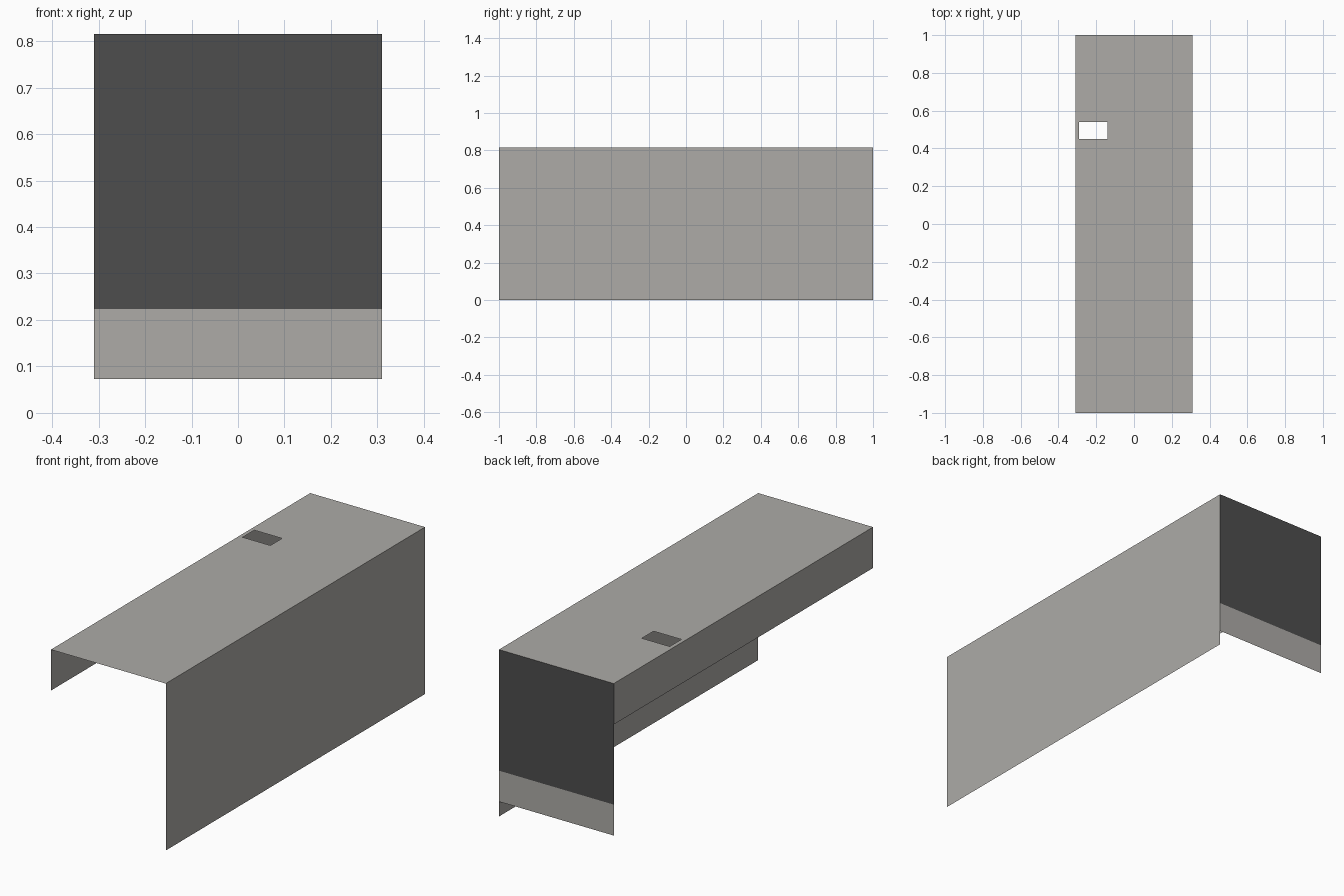
import bpy, bmesh

if "Cube" in bpy.data.objects:
    bpy.data.objects.remove(bpy.data.objects["Cube"])

W, L, H = 0.31, 1.0, 0.815      # half width, half length, height
STRIP_Z = 0.615                 # lower edge of the short left side
BACK_Z, DARK_Z = 0.073, 0.224   # lower edges of the back panel and its dark area


def material(name, rgb):
    m = bpy.data.materials.new(name)
    m.diffuse_color = (*rgb, 1)
    m.use_nodes = True
    m.node_tree.nodes["Principled BSDF"].inputs["Base Color"].default_value = m.diffuse_color
    return m


grey = material("warm grey", (0.418, 0.407, 0.386))
dark = material("dark grey", (0.075, 0.075, 0.075))


def sheet(name, quads, mat):
    """Thin open panel made of quads."""
    bm = bmesh.new()
    for q in quads:
        bm.faces.new([bm.verts.new(p) for p in q])
    bmesh.ops.remove_doubles(bm, verts=bm.verts, dist=1e-5)
    me = bpy.data.meshes.new(name)
    bm.to_mesh(me)
    bm.free()
    me.materials.append(mat)
    ob = bpy.data.objects.new(name, me)
    bpy.context.collection.objects.link(ob)


def side(x, z0):
    q = [(x, -L, z0), (x, L, z0), (x, L, H), (x, -L, H)]
    return q if x > 0 else q[::-1]


def back(z0, z1):
    return [(W, L, z0), (-W, L, z0), (-W, L, z1), (W, L, z1)]


# Top with a rectangular opening: grid of cells, leaving out the middle one
xs = [-W, -0.29, -0.14, W]
ys = [-L, 0.45, 0.54, L]
cells = [[(xs[i], ys[j], H), (xs[i + 1], ys[j], H),
          (xs[i + 1], ys[j + 1], H), (xs[i], ys[j + 1], H)]
         for i in range(3) for j in range(3) if (i, j) != (1, 1)]
sheet("top_panel", cells, grey)

# Full right side and short left side
sheet("right_panel", [side(W, 0)], grey)
sheet("left_strip", [side(-W, STRIP_Z)], grey)

# Back: dark area above a grey band
sheet("back_dark_panel", [back(DARK_Z, H)], dark)
sheet("back_lower_band", [back(BACK_Z, DARK_Z)], grey)
